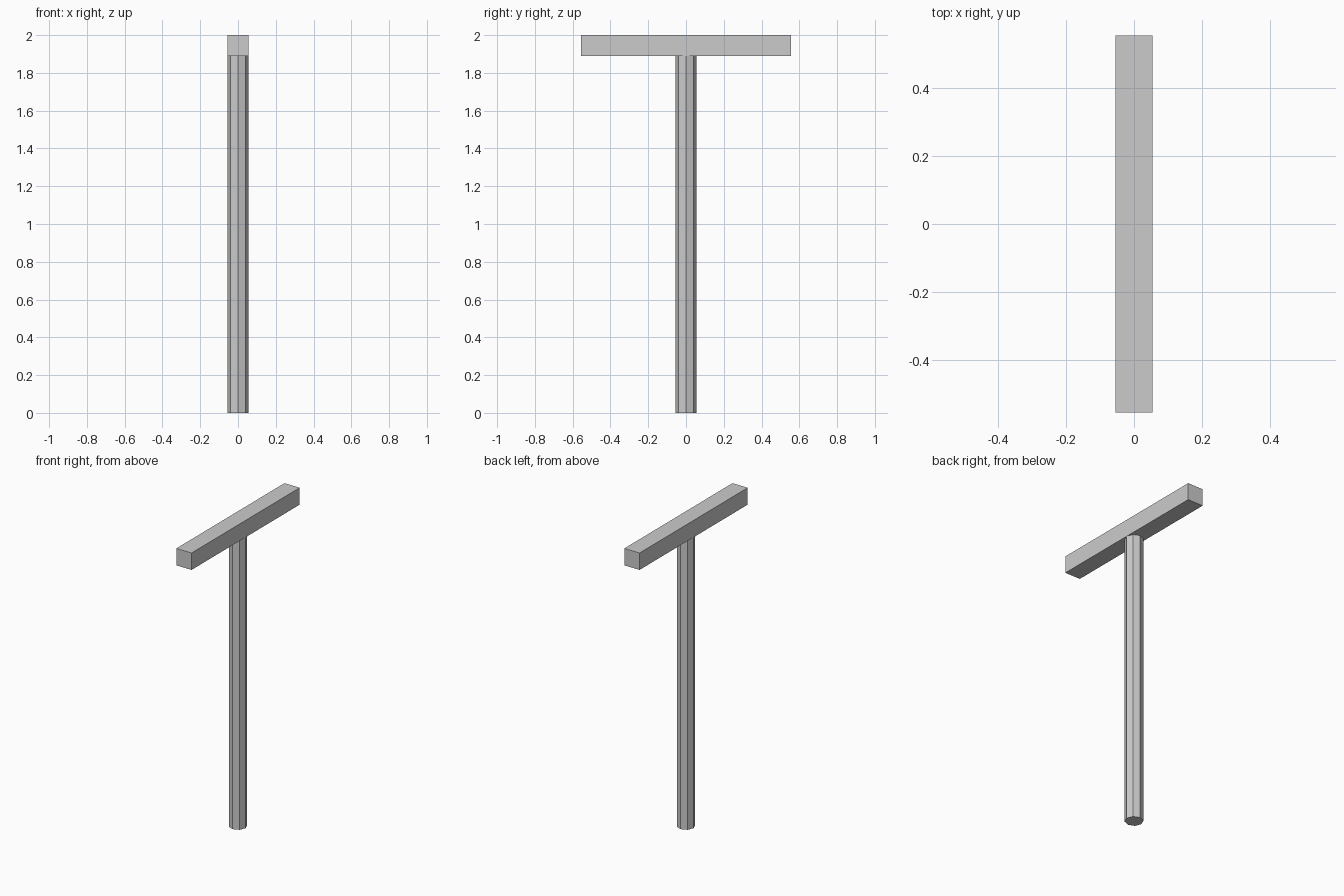
import bpy
import math

cube = bpy.data.objects.get("Cube")
if cube:
    bpy.data.objects.remove(cube, do_unlink=True)

HEIGHT = 2.0
WIDTH = 0.11        # beam thickness and pole diameter
BEAM_LENGTH = 1.11
POLE_HEIGHT = HEIGHT - WIDTH

# Single plain grey material
grey = bpy.data.materials.new("plain_grey")
grey.use_nodes = True
colour = (0.6, 0.6, 0.6, 1.0)
grey.diffuse_color = colour
grey.node_tree.nodes["Principled BSDF"].inputs["Base Color"].default_value = colour


def finish(name):
    """Name the active part, apply its scale and colour it."""
    part = bpy.context.object
    part.name = name
    bpy.ops.object.transform_apply(location=False, rotation=True, scale=True)
    part.data.materials.append(grey)
    bpy.ops.object.shade_flat()


# Eight-sided upright pole, corners on the axes
bpy.ops.mesh.primitive_cylinder_add(
    vertices=8, radius=WIDTH / 2, depth=POLE_HEIGHT,
    location=(0, 0, POLE_HEIGHT / 2))
finish("pole")

# Square crossbeam on top, running front to back
bpy.ops.mesh.primitive_cube_add(size=1, location=(0, 0, HEIGHT - WIDTH / 2))
bpy.context.object.scale = (WIDTH, BEAM_LENGTH, WIDTH)
finish("crossbeam")
